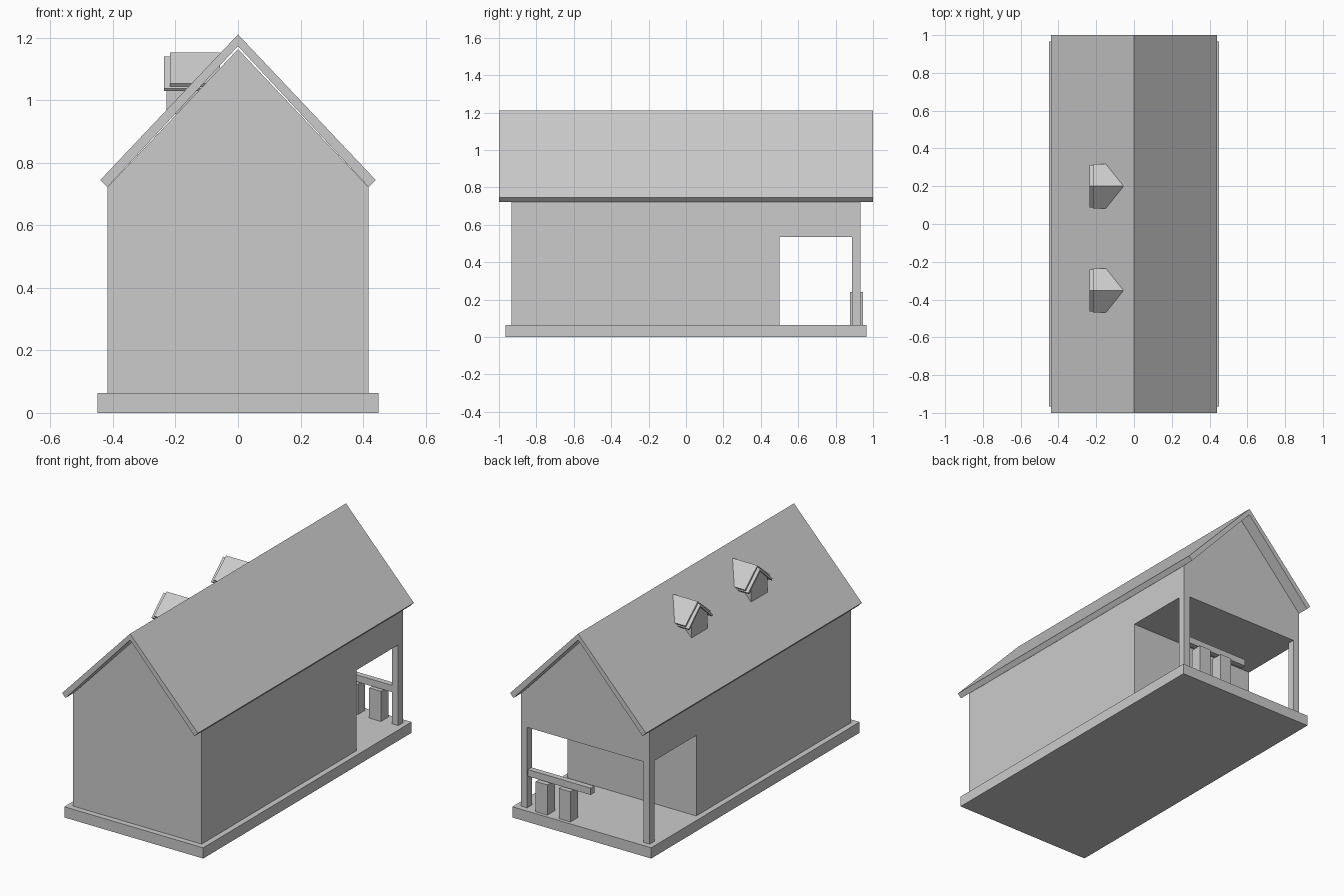
import bpy
import bmesh
from mathutils import Vector

cube = bpy.data.objects.get("Cube")
if cube:
    bpy.data.objects.remove(cube, do_unlink=True)

grey = bpy.data.materials.new("plain grey")
grey.use_nodes = True
GREY = (0.6, 0.6, 0.6, 1)
grey.diffuse_color = GREY
grey.node_tree.nodes["Principled BSDF"].inputs["Base Color"].default_value = GREY


def prism(name, profile, start, end, axis="y"):
    """Extrude a (across, height) profile along the x or y axis."""
    bm = bmesh.new()

    def place(a, z):
        return (a, start, z) if axis == "y" else (start, a, z)

    face = bm.faces.new([bm.verts.new(place(a, z)) for a, z in profile])
    result = bmesh.ops.extrude_face_region(bm, geom=[face])
    length = end - start
    shift = Vector((0, length, 0)) if axis == "y" else Vector((length, 0, 0))
    moved = [g for g in result["geom"] if isinstance(g, bmesh.types.BMVert)]
    bmesh.ops.translate(bm, verts=moved, vec=shift)
    bmesh.ops.recalc_face_normals(bm, faces=bm.faces)
    mesh = bpy.data.meshes.new(name)
    bm.to_mesh(mesh)
    bm.free()
    mesh.materials.append(grey)
    obj = bpy.data.objects.new(name, mesh)
    bpy.context.scene.collection.objects.link(obj)
    return obj


def box(name, x, y, z):
    return prism(name, [(x[0], z[0]), (x[1], z[0]), (x[1], z[1]), (x[0], z[1])], *y)


def gable(half, bottom, eave, peak, centre=0):
    return [(centre - half, bottom), (centre + half, bottom), (centre + half, eave),
            (centre, peak), (centre - half, eave)]


def chevron(outer, inner, centre=0):
    """Folded roof section: outer and inner are (half, eave height, peak height)."""
    (ho, eo, po), (hi, ei, pi) = outer, inner
    return [(centre - ho, eo), (centre, po), (centre + ho, eo),
            (centre + hi, ei), (centre, pi), (centre - hi, ei)]


def cut(target, cutter):
    cutter.hide_render = True
    mod = target.modifiers.new("opening", "BOOLEAN")
    mod.operation = "DIFFERENCE"
    mod.solver = "EXACT"
    mod.object = cutter
    bpy.context.view_layer.objects.active = target
    bpy.ops.object.modifier_apply(modifier=mod.name)
    bpy.data.objects.remove(cutter, do_unlink=True)


FLOOR, CEILING = 0.063, 0.535
HALF, BACK = 0.417, 0.932

# Base slab
box("foundation", (-0.45, 0.45), (-0.965, 0.965), (0, FLOOR))

# Walls with an open porch at the back, leaving two corner posts
walls = prism("walls", gable(HALF, FLOOR, 0.722, 1.163), -BACK, BACK)
cut(walls, box("side_opening", (-0.6, 0.6), (0.5, 0.887), (0, CEILING)))
cut(walls, box("back_opening", (-HALF + 0.04, HALF - 0.04), (0.8, 1.1), (0, CEILING)))

# Main roof
prism("main_roof", chevron((0.44, 0.745, 1.21), (0.418, 0.722, 1.173)), -1, 1)

# Porch counter and stools
box("porch_rail", (-0.03, HALF - 0.02), (0.892, 0.925), (0.245, 0.285))
for i in range(2):
    x = 0.275 - 0.15 * i
    box(f"stool_{i + 1}", (x - 0.038, x + 0.038), (0.876, 0.945), (FLOOR, 0.24))

# Roof vents on the right slope, each with a two-layer cap
for i, y in enumerate((-0.352, 0.2)):
    prism(f"vent_body_{i + 1}", gable(0.075, 0.955, 1.06, 1.126, y), -0.228, -0.08, "x")
    prism(f"vent_lower_roof_{i + 1}",
          chevron((0.112, 1.038, 1.14), (0.105, 1.029, 1.125), y), -0.236, -0.062, "x")
    prism(f"vent_upper_roof_{i + 1}",
          chevron((0.117, 1.053, 1.152), (0.11, 1.044, 1.139), y), -0.217, -0.058, "x")
